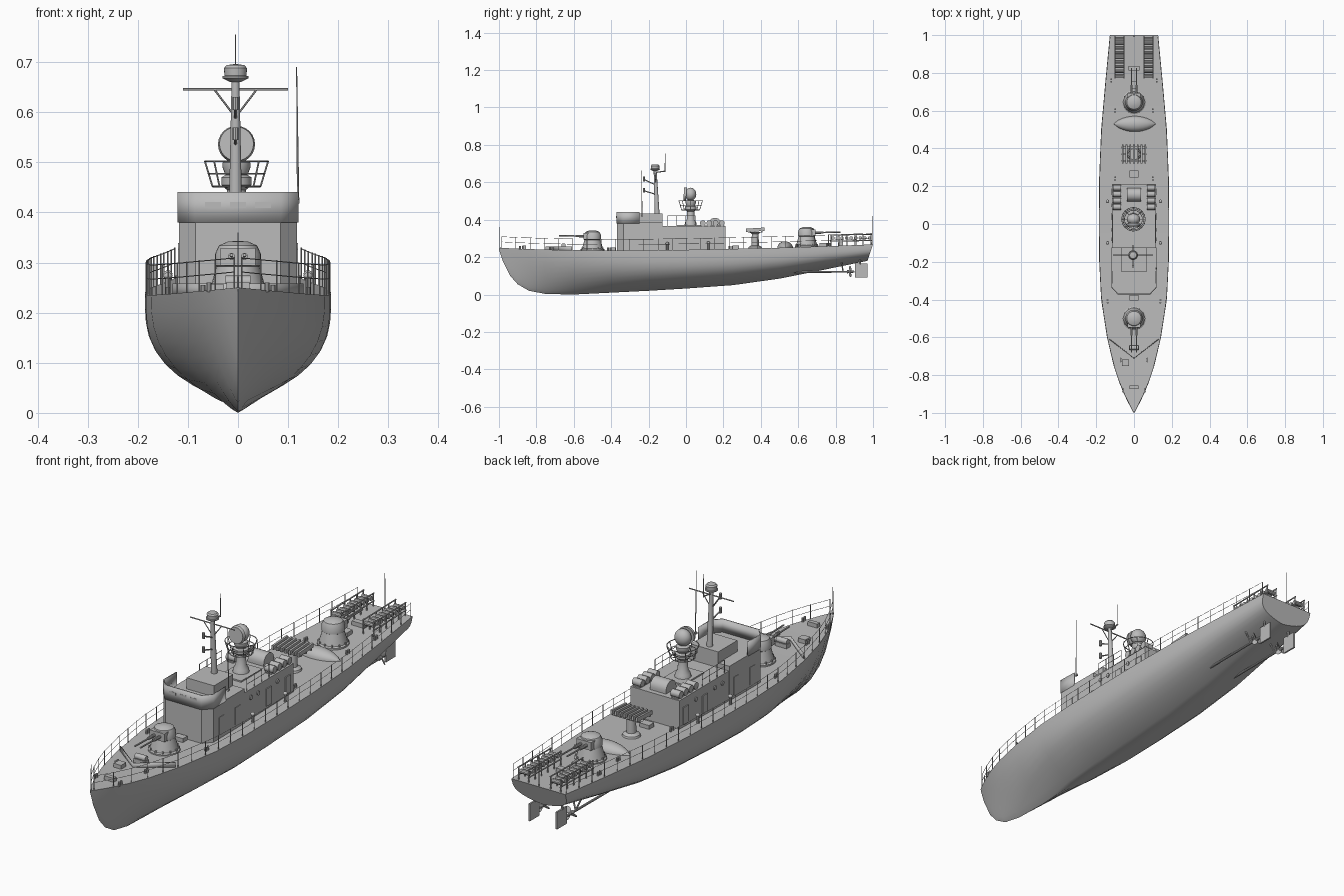
import bpy, bmesh, math
from mathutils import Matrix, Vector

cube = bpy.data.objects.get("Cube")
if cube:
    bpy.data.objects.remove(cube)

grey = bpy.data.materials.new("hull grey")
grey.use_nodes = True
GREY = (0.5, 0.5, 0.5, 1)
grey.diffuse_color = GREY
grey.node_tree.nodes["Principled BSDF"].inputs["Base Color"].default_value = GREY


# Helpers
def part(name, build, solid=0, recalc=True):
    bm = bmesh.new()
    build(bm)
    if recalc:
        bmesh.ops.recalc_face_normals(bm, faces=bm.faces)
    me = bpy.data.meshes.new(name)
    bm.to_mesh(me)
    bm.free()
    me.materials.append(grey)
    me.shade_smooth()
    me.set_sharp_from_angle(angle=math.radians(35))
    ob = bpy.data.objects.new(name, me)
    bpy.context.collection.objects.link(ob)
    if solid:
        mod = ob.modifiers.new("thickness", "SOLIDIFY")
        mod.thickness, mod.offset = solid, 0
    return ob


def box(bm, c, s, rx=0):
    m = Matrix.Translation(c) @ Matrix.Rotation(rx, 4, 'X') @ Matrix.Diagonal((*s, 1))
    bmesh.ops.create_cube(bm, size=1, matrix=m)


def rod(bm, a, b, r, r2=None, n=6):
    a, b = Vector(a), Vector(b)
    d = b - a
    m = Matrix.Translation((a + b) / 2) @ d.to_track_quat('Z', 'Y').to_matrix().to_4x4()
    bmesh.ops.create_cone(bm, cap_ends=True, segments=n, radius1=r,
                          radius2=r if r2 is None else r2, depth=d.length, matrix=m)


def ball(bm, c, s):
    m = Matrix.Translation(c) @ Matrix.Diagonal((*s, 1))
    bmesh.ops.create_uvsphere(bm, u_segments=24, v_segments=12, radius=1, matrix=m)


def skin(bm, rings, closed=True):
    rows = [[bm.verts.new(p) for p in ring] for ring in rings]
    for a, b in zip(rows, rows[1:]):
        for i in range(len(a) if closed else len(a) - 1):
            j = (i + 1) % len(a)
            bm.faces.new((a[i], a[j], b[j], b[i]))
    if closed:
        bm.faces.new(rows[0])
        bm.faces.new(rows[-1])


def lathe(bm, c, profile, n=24):
    turn = [2 * math.pi * i / n for i in range(n)]
    skin(bm, [[(c[0] + r * math.cos(a), c[1] + r * math.sin(a), c[2] + z) for a in turn]
              for r, z in profile])


def prism(bm, outline, z0, z1):
    skin(bm, [[(x, y, z) for x, y in outline] for z in (z0, z1)])


def loop(bm, c, rx, ry, r, n=16):
    pts = [(c[0] + rx * math.cos(2 * math.pi * i / n), c[1] + ry * math.sin(2 * math.pi * i / n), c[2])
           for i in range(n)]
    for i in range(n):
        rod(bm, pts[i], pts[(i + 1) % n], r, n=5)


# Hull stations: y, half width, keel height, deck height, fullness
STATIONS = [(-1, .002, .24, .25, 1), (-.98, .013, .18, .249, 1), (-.94, .034, .10, .247, 1.05),
            (-.9, .053, .055, .245, 1.1), (-.84, .078, .02, .243, 1.2), (-.75, .108, .003, .24, 1.4),
            (-.6, .143, 0, .237, 1.8), (-.4, .174, .01, .235, 2.6), (-.2, .184, .02, .236, 3.2),
            (0, .186, .032, .239, 3.4), (.25, .184, .05, .244, 3.6), (.5, .174, .085, .25, 3.8),
            (.75, .152, .135, .258, 4), (1, .128, .18, .268, 4)]


def at(y, k):
    for a, b in zip(STATIONS, STATIONS[1:]):
        if y <= b[0]:
            return a[k] + (b[k] - a[k]) * (y - a[0]) / (b[0] - a[0])
    return STATIONS[-1][k]


def deck(y):
    return at(y, 3)


def hull(bm):
    n, rings = 10, []
    for y, w, k, d, p in STATIONS:
        half = []
        for i in range(n + 1):
            t = (i / n) ** 1.5
            rake = .03 * (1 - t) if y == 1 else 0
            half.append((w * (1 - (1 - t) ** p) ** .85, y - rake, k + (d - k) * t))
        rings.append([(-x, y2, z) for x, y2, z in reversed(half[1:])] + half)
    skin(bm, rings)


part("hull", hull)


# Deck rails and staffs
def rails(bm):
    ys = [-.985 + i * 1.975 / 26 for i in range(27)]
    for s in (-1, 1):
        feet = [Vector((s * max(at(y, 1) - .003, .002), y, deck(y))) for y in ys]
        for f in feet:
            rod(bm, f, f + Vector((0, 0, .062)), .0016, n=5)
        for a, b in zip(feet, feet[1:]):
            for h in (.032, .06):
                rod(bm, a + Vector((0, 0, h)), b + Vector((0, 0, h)), .001, n=4)
    rod(bm, (0, -.995, .24), (0, -.995, .36), .002, .001)
    rod(bm, (0, .995, .26), (0, .995, .42), .002, .001)


part("deck_rails", rails)

# Bridge and deckhouse
BRIDGE = [(-.118, -.125), (-.118, -.335), (-.085, -.37), (.085, -.37), (.118, -.335), (.118, -.125)]
part("bridge", lambda bm: prism(bm, BRIDGE, .225, .385))


def bulwark(bm):
    path = [(-.116, -.25)] + BRIDGE[1:5] + [(.116, -.25)]
    skin(bm, [[(x, y, z) for x, y in path] for z in (.38, .441)], closed=False)


part("bridge_bulwark", bulwark, solid=.005)


def house(bm):
    box(bm, (0, .043, .298), (.232, .336, .134))
    box(bm, (0, -.19, .405), (.13, .13, .055))
    box(bm, (0, .02, .367), (.1, .14, .008))
    # rounded winch housing
    prof = [(-.035, .36), (.035, .36)] + [(.035 * math.cos(a), .375 + .035 * math.sin(a))
                                           for a in [math.pi * i / 12 for i in range(13)]]
    skin(bm, [[(x, .155 + u, z) for u, z in prof] for x in (-.038, .038)])


part("deckhouse", house)


def fittings(bm):
    for s in (-1, 1):
        for y in (-.28, -.17, .04, .17):
            box(bm, (s * .1175, y, .29), (.005, .035, .075))
        for y in (-.08, -.03, .1):
            rod(bm, (s * .112, y, .33), (s * .12, y, .33), .009, n=12)
    for x in (-.05, 0, .05):
        box(bm, (x, -.371, .415), (.032, .004, .012))


part("doors_and_ports", fittings)


def canisters(bm):
    for s in (-1, 1):
        for i in range(4):
            y = .09 + i * .034
            rod(bm, (s * .07, y, .382), (s * .112, y, .382), .015, n=14)
        box(bm, (s * .09, .14, .367), (.03, .13, .006))
        # house top rails
        for y in (-.1, -.05, 0, .05):
            rod(bm, (s * .112, y, .365), (s * .112, y, .42), .0015, n=5)
        for z in (.393, .42):
            rod(bm, (s * .112, -.1, z), (s * .112, .05, z), .0012, n=5)


part("raft_canisters", canisters)


# Mast with yard, dome and whip aerials
def mast(bm):
    top = Vector((-.005, -.165, .665))
    rod(bm, (-.005, -.152, .38), top, .014, .008, n=14)
    rod(bm, (-.11, -.165, .646), (.1, -.165, .646), .0028)
    for s in (-1, 1):
        rod(bm, (-.005, -.162, .59), (-.005 + s * .042, -.165, .645), .002)
        rod(bm, (-.005, -.16, .56 + s * .025), (-.005, -.225, .585 + s * .03), .003)
        rod(bm, (-.005, -.225, .575 + s * .03), (-.005, -.225, .6 + s * .03), .006, n=8)
    lathe(bm, (-.005, -.165, .66), [(.01, 0), (.026, .008), (.026, .012), (.022, .013),
                                    (.023, .028), (.018, .034), (.004, .036)])
    rod(bm, (-.005, -.165, .652), (-.005, -.112, .66), .003)
    rod(bm, (-.005, -.112, .655), (-.005, -.112, .755), .002, .0012)
    rod(bm, (.12, -.235, .42), (.117, -.238, .69), .0025, .001)
    box(bm, (.119, -.235, .422), (.008, .012, .008))


part("mast", mast)


# Fire control director on its pedestal
def director(bm):
    c = (-.003, .025, .365)
    lathe(bm, c, [(.034, 0), (.03, .02), (.021, .035), (.019, .08), (.03, .09), (.03, .105),
                  (.022, .11), (.028, .125), (.028, .135), (.015, .14), (.012, .16)])
    ball(bm, (-.003, .025, .536), (.035, .03, .035))
    rod(bm, (-.003, .002, .536), (-.003, -.012, .537), .037, .034, n=24)
    for r, z in ((.048, .452), (.056, .477), (.063, .502)):
        loop(bm, (c[0], c[1], z), r, r, .0018)
    for i in range(8):
        a = math.pi * i / 4
        u = Vector((math.cos(a), math.sin(a), 0))
        base = Vector((c[0], c[1], 0))
        rod(bm, base + u * .048 + Vector((0, 0, .452)), base + u * .063 + Vector((0, 0, .502)), .0018)
        rod(bm, base + u * .018 + Vector((0, 0, .452)), base + u * .048 + Vector((0, 0, .452)), .0018)


part("radar_director", director)


# Twin gun turrets
def turret(y, face):
    def build(bm):
        z = deck(y) - .004
        lathe(bm, (0, y, z), [(.063, 0), (.063, .01), (.056, .014), (.043, .06), (.046, .062),
                              (.046, .085), (.038, .102), (.02, .11), (.004, .111)])
        box(bm, (0, y + face * .03, z + .08), (.07, .036, .035))
        for x in (-.013, .013):
            rod(bm, (x, y + face * .04, z + .08), (x, y + face * .09, z + .081), .0065, n=10)
            rod(bm, (x, y + face * .08, z + .081), (x, y + face * .18, z + .083), .0035, n=8)
        for i in range(12):
            a = math.pi * i / 6
            box(bm, (.057 * math.cos(a), y + .057 * math.sin(a), z + .014), (.006, .006, .012))
    return build


part("front_turret", turret(-.5, -1))
part("rear_turret", turret(.645, 1))


# Slatted launcher and upturned boat
def launcher(bm):
    lathe(bm, (0, .37, .243), [(.038, 0), (.034, .012), (.02, .02), (.018, .08), (.03, .09)])
    for i in range(7):
        box(bm, (-.06 + i * .02, .37, .346), (.009, .1, .018), rx=.06)
    for y in (.335, .37, .405):
        box(bm, (0, y, .335), (.13, .008, .008))


part("launcher", launcher)
part("boat", lambda bm: skin(bm, [
    [(.004 + x, .53 + .04 * w * math.cos(a), .25 + .033 * w * math.sin(a))
     for a in [math.pi * i / 12 for i in range(13)]]
    for x, w in [(-.11 + .022 * k, .04 + max(0, 1 - ((k - 5) / 5) ** 2) ** .8) for k in range(11)]]))


# Stern racks
def racks(bm):
    for s in (-1, 1):
        for x in (.052, .1):
            for z in (.285, .318):
                rod(bm, (s * x, .77, z), (s * x, .995, z + .004), .003)
            for i in range(6):
                y = .775 + i * .043
                rod(bm, (s * x, y, .255), (s * x, y, .322), .0028)
        for i in range(9):
            y = .785 + i * .0245
            rod(bm, (s * .054, y, .302), (s * .098, y, .302), .0095, n=10)


part("stern_racks", racks)


# Breakwater and small deck gear
def breakwater(bm):
    path = [(-.13, -.61), (0, -.71), (.13, -.61)]
    skin(bm, [[(x, y, z) for x, y in path] for z in (.232, .258)], closed=False)


part("breakwater", breakwater, solid=.004)


def gear(bm):
    for x, y, sx, sy in ((0, -.655, .055, .026), (-.045, -.735, .035, .035), (0, -.865, .045, .018),
                         (0, -.39, .045, .03), (0, .265, .045, .035), (0, .825, .06, .025), (0, .735, .03, .04)):
        box(bm, (x, y, deck(y) + .006), (sx, sy, .022))
    rod(bm, (-.025, -.655, .262), (.025, -.655, .262), .012, n=12)
    for s in (-1, 1):
        for x, y in ((.058, -.88), (.07, -.72), (.14, -.41), (.1, .24), (.1, .6), (.12, .76)):
            for dy in (-.007, .007):
                rod(bm, (s * x, y + dy, deck(y) - .003), (s * x, y + dy, deck(y) + .016), .005, n=10)
        # ventilators beside the deckhouse
        for y in (-.1, .12):
            rod(bm, (s * .14, y, deck(y)), (s * .14, y, deck(y) + .035), .006, n=10)
            ball(bm, (s * .14, y, deck(y) + .036), (.009, .009, .007))


part("deck_gear", gear)


# Shafts, propellers and rudders
def drive(bm):
    for s in (-1, 1):
        x = s * .065
        rod(bm, (x, .55, .12), (x, .885, .122), .005, n=10)
        rod(bm, (x, .86, .122), (x, .9, .122), .009, .005, n=10)
        for dx in (-.025, .025):
            rod(bm, (x, .84, .122), (x + dx, .83, .185), .0035)
        for i in range(3):
            a = 2 * math.pi * i / 3 + .5
            m = (Matrix.Translation((x, .878, .122)) @ Matrix.Rotation(a, 4, 'Y')
                 @ Matrix.Translation((0, 0, .018)) @ Matrix.Rotation(.6, 4, 'Z')
                 @ Matrix.Diagonal((.011, .002, .016, 1)))
            bmesh.ops.create_uvsphere(bm, u_segments=12, v_segments=8, radius=1, matrix=m)
        box(bm, (x, .937, .128), (.007, .066, .074))
        rod(bm, (x, .93, .16), (x, .93, .21), .005, n=10)


part("propellers_and_rudders", drive)
